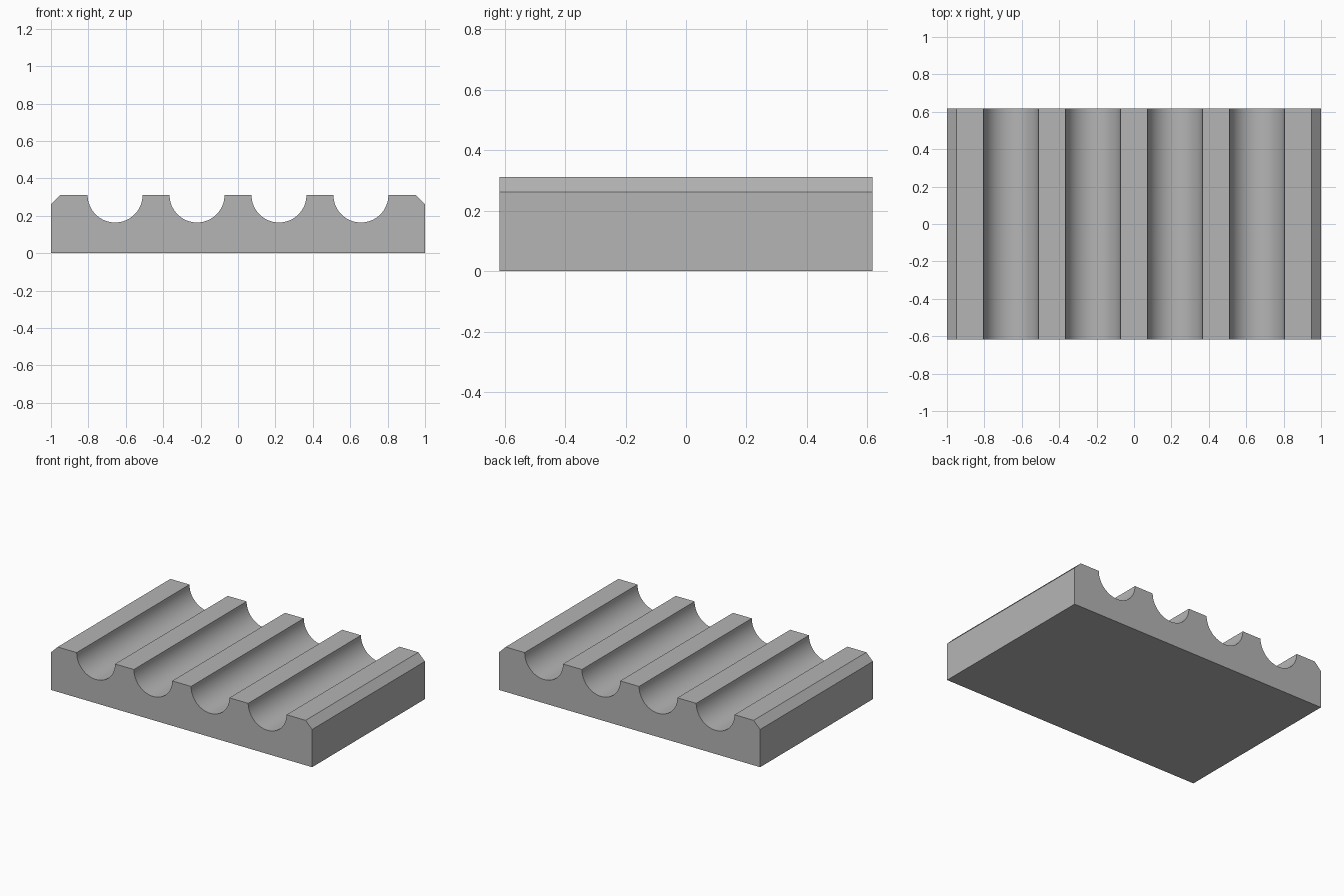
import bpy
import bmesh
import math

cube = bpy.data.objects.get("Cube")
if cube:
    bpy.data.objects.remove(cube, do_unlink=True)

HALF_WIDTH, HALF_DEPTH, HEIGHT = 1.0, 0.617, 0.311
CHAMFER, RADIUS, SPACING = 0.05, 0.147, 0.438
GROOVES, STEPS = 4, 32

# Cross-section: flat base, chamfered shoulders, row of half-round grooves
profile = [(HALF_WIDTH, 0), (HALF_WIDTH, HEIGHT - CHAMFER), (HALF_WIDTH - CHAMFER, HEIGHT)]
for i in reversed(range(GROOVES)):
    centre = (i - (GROOVES - 1) / 2) * SPACING
    for s in range(STEPS + 1):
        a = math.pi * s / STEPS
        profile.append((centre + RADIUS * math.cos(a), HEIGHT - RADIUS * math.sin(a)))
profile += [(CHAMFER - HALF_WIDTH, HEIGHT), (-HALF_WIDTH, HEIGHT - CHAMFER), (-HALF_WIDTH, 0)]

# Extrude the cross-section from front to back
bm = bmesh.new()
front = bm.faces.new([bm.verts.new((x, -HALF_DEPTH, z)) for x, z in profile])
extruded = bmesh.ops.extrude_face_region(bm, geom=[front], use_keep_orig=True)
back_verts = [g for g in extruded["geom"] if isinstance(g, bmesh.types.BMVert)]
bmesh.ops.translate(bm, verts=back_verts, vec=(0, 2 * HALF_DEPTH, 0))
bmesh.ops.recalc_face_normals(bm, faces=bm.faces)
mesh = bpy.data.meshes.new("grooved_block")
bm.to_mesh(mesh)
bm.free()
block = bpy.data.objects.new("grooved_block", mesh)
bpy.context.collection.objects.link(block)

# Plain grey finish
grey = bpy.data.materials.new("plain_grey")
grey.use_nodes = True
colour = (0.46, 0.46, 0.46, 1)
grey.diffuse_color = colour
grey.node_tree.nodes["Principled BSDF"].inputs["Base Color"].default_value = colour
mesh.materials.append(grey)

# Smooth grooves, crisp edges
bpy.ops.object.select_all(action="DESELECT")
block.select_set(True)
bpy.context.view_layer.objects.active = block
bpy.ops.object.shade_smooth_by_angle(angle=math.radians(30))
